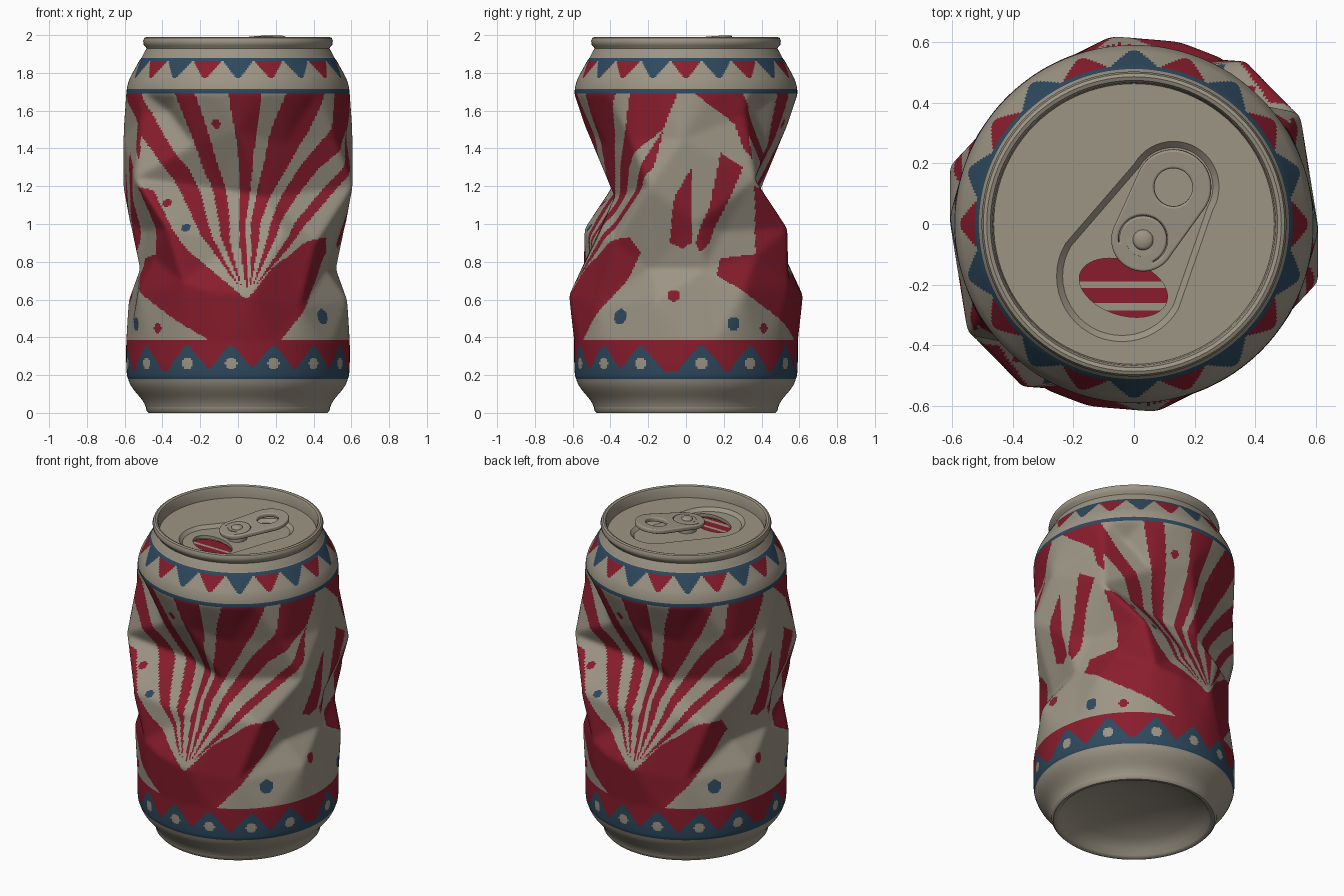
import bpy, bmesh, math
from mathutils import Vector, Matrix
from mathutils.bvhtree import BVHTree
from mathutils.geometry import delaunay_2d_cdt, barycentric_transform

cube = bpy.data.objects.get("Cube")
if cube:
    bpy.data.objects.remove(cube)


def material(name, rgb):
    m = bpy.data.materials.new(name)
    m.use_nodes = True
    m.diffuse_color = (*rgb, 1)
    m.node_tree.nodes["Principled BSDF"].inputs["Base Color"].default_value = (*rgb, 1)
    return m


MATS = [material("warm_cream", (0.335, 0.3, 0.235)),
        material("deep_red", (0.25, 0.012, 0.026)),
        material("slate_blue", (0.027, 0.066, 0.112))]
CREAM, RED, BLUE = range(3)


def finish(bm, name, angle=40, mats=MATS[:1]):
    mesh = bpy.data.meshes.new(name)
    bm.to_mesh(mesh)
    bm.free()
    for m in mats:
        mesh.materials.append(m)
    ob = bpy.data.objects.new(name, mesh)
    bpy.context.collection.objects.link(ob)
    bpy.ops.object.select_all(action='DESELECT')
    ob.select_set(True)
    bpy.context.view_layer.objects.active = ob
    bpy.ops.object.shade_smooth_by_angle(angle=math.radians(angle))
    return ob


def lerp_table(t, table):
    for (a, va), (b, vb) in zip(table, table[1:]):
        if t <= b:
            return va + (vb - va) * max(0, t - a) / (b - a)
    return table[-1][1]


def around(phi, r, z):
    """Point at an angle from the front, turning towards +x."""
    a = math.radians(phi)
    return Vector((r * math.sin(a), -r * math.cos(a), z))


# Straight can profile (height, radius)
PROFILE = [(.03, .488), (.06, .495), (.1, .535), (.14, .57), (.19, .588), (.25, .592),
           (1.69, .592), (1.73, .587), (1.77, .575), (1.88, .514), (1.93, .484)]
LOW, HIGH = .38, 1.69

# Crumple corners over half a turn (angle, height, radius); the other half repeats them
CORNERS = [(-56, 1.24, .66), (-35, .98, .66), (72, 1.2, .64), (7, .62, .625), (-15, 1.18, .34),
           (48, .9, .56), (68, .76, .5), (-80, .76, .53), (75, .6, .6), (-60, .64, .61),
           (-14, .65, .62), (-28, .69, .62), (35, .56, .58), (0, 1.5, .53), (-46, 1.6, .51),
           (30, 1.42, .48), (60, 1.45, .595), (88, 1.45, .61), (-58, 1.58, .6), (-84, 1.0, .575),
           (-28, 1.42, .49), (2, .9, .49), (28, .95, .52), (-50, .82, .57), (22, 1.14, .41),
           (-68, .96, .52)]


def crumple_surface():
    flat, solid = [], []
    for turn in (-180, 0, 180, 360):
        for p, z, r in CORNERS:
            flat.append(Vector((math.radians(p + turn) * .6, z)))
            solid.append(around(p + turn, r, z))
    for p in range(-180, 361, 5):
        for z in (LOW, HIGH):
            flat.append(Vector((math.radians(p) * .6, z)))
            solid.append(around(p, lerp_table(z, PROFILE), z))
    verts, _, tris, origin, _, _ = delaunay_2d_cdt(flat, [], [], 0, 1e-6)
    verts = [v.to_3d() for v in verts]
    solid = [solid[o[0]] for o in origin]
    tree = BVHTree.FromPolygons(verts, tris)

    def place(phi, z):
        q = Vector((math.radians(phi) * .6, z, 0))
        tri = tris[tree.find_nearest(q)[2]]
        return barycentric_transform(q, *[verts[i] for i in tri], *[solid[i] for i in tri])
    return place


# Sunburst stripes: left and right edge angle at each height
STRIPE_Z = (.66, 1.0, 1.3, 1.5, 1.7)
STRIPES = [((1, 1), (-22, -16), (-42, -31), (-60, -48), (-87, -60)),
           ((2, 2), (-11, -6), (-24, -15), (-30, -19), (-35, -23)),
           ((4, 5), (0, 5), (0, 11), (-2, 12), (-5, 12)),
           ((6, 6), (9, 15), (18, 33), (21, 44), (26, 51)),
           ((7, 7), (21, 27), (40, 52), (57, 78), (60, 86)),
           ((8, 8), (36, 43), (66, 74), (78, 78), (88, 88))]
# Red wings and side spikes (angle, height)
PATCHES = [[(4, .6), (20, .77), (42, .91), (57, .93), (63, .85), (54, .7), (38, .55), (22, .38), (0, .38)],
           [(4, .6), (-8, .71), (-25, .86), (-36, 1.03), (-46, 1.18), (-56, 1.2), (-53, 1.05),
            (-50, .84), (-70, .82), (-73, .73), (-58, .63), (-35, .5), (-14, .38), (4, .38)],
           [(93, 1.3), (93, .9), (87, .87), (80, .9), (85, 1.15)],
           [(107, 1.38), (118, 1.3), (112, 1.15), (104, .9), (98, .85), (95, .9), (102, 1.1)],
           [(114, 1.6), (122, 1.64), (124, 1.34), (119, 1.4)]]
# Peaks of the lower zigzag
PEAKS = (-82, -55, -27, -3.5, 18.5, 42.5, 66)
# Confetti (angle, height, size, colour)
DOTS = [(-13, 1.53, .026, RED), (42, 1.03, .024, RED), (-38, 1.11, .02, RED), (84, .62, .032, RED),
        (-46, .45, .026, RED), (-26, .98, .022, BLUE), (52, .51, .04, BLUE), (-65, .47, .035, BLUE)]


def inside(p, z, poly):
    hit = False
    for (ax, ay), (bx, by) in zip(poly, poly[1:] + poly[:1]):
        if (ay > z) != (by > z) and p < ax + (bx - ax) * (z - ay) / (by - ay):
            hit = not hit
    return hit


def apart(p, q):
    return abs((p - q + 90) % 180 - 90)


def near(p, z, cp, cz, size):
    return math.hypot(math.radians(apart(p, cp)) * .58, z - cz) < size


def paint(phi, z):
    p = (phi + 90) % 180 - 90
    if z < .18 or z > 1.88:
        return CREAM
    if z < .385:                                  # zigzag border with pale dots
        off = min(apart(p, q) for q in PEAKS)
        if any(near(p, z, q, .262, .031) for q in PEAKS):
            return CREAM
        return BLUE if z < max(.22, .365 - .0115 * off) else RED
    if z > 1.865 or 1.69 < z < 1.712:             # thin rings
        return BLUE
    if z >= 1.712:                                # bunting
        step = p / 18
        off = abs(step - round(step)) * 2
        return (RED if round(step) % 2 else BLUE) if off < (z - 1.765) / .1 else CREAM
    for cp, cz, size, colour in DOTS:
        if near(p, z, cp, cz, size):
            return colour
    if z > STRIPE_Z[0]:
        for s in STRIPES:
            left, right = [lerp_table(z, [(h, e[k]) for h, e in zip(STRIPE_Z, s)]) for k in (0, 1)]
            if left < p < right:
                return RED
    return RED if any(inside(q, z, poly) for poly in PATCHES for q in (p, p + 180)) else CREAM


def can_wall():
    n = 360
    place = crumple_surface()
    spans = [(.03, .18, 12), (.18, LOW, 34), (LOW, HIGH, 190), (HIGH, 1.88, 32), (1.88, 1.93, 4)]
    heights = [a + (b - a) * i / k for a, b, k in spans for i in range(k)] + [spans[-1][1]]
    bm = bmesh.new()
    rows = [[bm.verts.new(place(p, z) if LOW < z < HIGH else around(p, lerp_table(z, PROFILE), z))
             for p in range(-90, n - 90)] for z in heights]
    for j, (low, high) in enumerate(zip(rows, rows[1:])):
        z = (heights[j] + heights[j + 1]) / 2
        for i in range(n):
            k = (i + 1) % n
            f = bm.faces.new((low[i], low[k], high[k], high[i]))
            f.material_index = paint(i - 89.5, z)
    soft = [v for row in rows[1:-1] for v in row]
    for _ in range(16):                           # round the creases a little
        bmesh.ops.smooth_vert(bm, verts=soft, factor=.5, use_axis_x=True, use_axis_y=True)
    finish(bm, "can_wall", 60, MATS)


def lathe(name, points, n=96):
    bm = bmesh.new()
    vs = [bm.verts.new((r, 0, z)) for r, z in points]
    edges = [bm.edges.new(e) for e in zip(vs, vs[1:])]
    bmesh.ops.spin(bm, geom=vs + edges, axis=(0, 0, 1), cent=(0, 0, 0), steps=n, angle=math.tau)
    bmesh.ops.remove_doubles(bm, verts=bm.verts, dist=1e-4)
    bmesh.ops.recalc_face_normals(bm, faces=bm.faces)
    return finish(bm, name)


def turned(points, angle, cx, cy):
    c, s = math.cos(angle), math.sin(angle)
    return [(cx + c * x - s * y, cy + s * x + c * y) for x, y in points]


def ellipse(cx, cy, rx, ry, turn=0, n=48):
    ring = [(rx * math.cos(math.tau * i / n), ry * math.sin(math.tau * i / n)) for i in range(n)]
    return turned(ring, turn, cx, cy)


def egg(length, r_back, r_front, n=24):
    """Rounded outline lying along x, with a different radius at each end."""
    back = [(length / 2 + r_back * math.cos(a), r_back * math.sin(a))
            for a in (math.pi * (i / n - .5) for i in range(n + 1))]
    front = [(-length / 2 + r_front * math.cos(a), r_front * math.sin(a))
             for a in (math.pi * (i / n + .5) for i in range(n + 1))]
    return back + front


AXIS = math.radians(60)                            # direction the tab points
MOUTH_TURN = math.radians(-18)


def lid_panel():
    bm = bmesh.new()

    def loop(points, z):
        vs = [bm.verts.new((x, y, z)) for x, y in points]
        return [bm.edges.new(e) for e in zip(vs, vs[1:] + vs[:1])]
    top, sunk = 1.915, 1.895
    outer = loop(ellipse(0, 0, .462, .462, 0, 96), top)
    lip = loop(turned(egg(.34, .15, .215), AXIS, .045, -.025), top)
    floor = loop(turned(egg(.34, .13, .195), AXIS, .045, -.025), sunk)
    mouth = loop(ellipse(-.035, -.21, .15, .09, MOUTH_TURN), sunk)
    bmesh.ops.triangle_fill(bm, edges=outer + lip, use_beauty=True)
    bmesh.ops.triangle_fill(bm, edges=floor + mouth, use_beauty=True)
    bmesh.ops.bridge_loops(bm, edges=lip + floor)
    rim = bmesh.ops.extrude_edge_only(bm, edges=mouth)["geom"]
    bmesh.ops.translate(bm, verts=[g for g in rim if isinstance(g, bmesh.types.BMVert)], vec=(0, 0, -.02))
    bmesh.ops.recalc_face_normals(bm, faces=bm.faces)
    finish(bm, "lid_panel", 30)


def mouth_flap():
    """Striped sheet pushed in below the opening."""
    bm = bmesh.new()
    bm.faces.new([bm.verts.new((x, y, 1.87)) for x, y in ellipse(-.035, -.21, .155, .095, MOUTH_TURN)])
    cuts = (-.19, -.21, -.26, -.285)
    for y in cuts:
        bmesh.ops.bisect_plane(bm, geom=bm.verts[:] + bm.edges[:] + bm.faces[:],
                               plane_co=(0, y, 0), plane_no=(0, 1, 0))
    for f in bm.faces:
        band = sum(f.calc_center_median().y < y for y in cuts)
        f.material_index = CREAM if band % 2 else RED
    finish(bm, "mouth_flap", 30, MATS)


def pull_tab():
    arc = [math.radians(a) for a in range(-130, 131, 10)]
    slot = [(.088 * math.cos(a), .088 * math.sin(a)) for a in arc]
    slot += [(.072 * math.cos(a), .072 * math.sin(a)) for a in reversed(arc)]
    slot = [(x - .1, y) for x, y in slot]
    curve = bpy.data.curves.new("pull_tab", 'CURVE')
    curve.dimensions, curve.fill_mode = '2D', 'BOTH'
    curve.extrude, curve.bevel_depth, curve.bevel_resolution = .007, .007, 2
    for points in (egg(.2, .118, .098), ellipse(.1, 0, .07, .07), slot):
        s = curve.splines.new('POLY')
        s.points.add(len(points) - 1)
        for q, (x, y) in zip(s.points, points):
            q.co = (x, y, 0, 1)
        s.use_cyclic_u = True
    helper = bpy.data.objects.new("tab_outline", curve)
    bm = bmesh.new()
    bm.from_mesh(helper.to_mesh())
    bpy.data.objects.remove(helper)
    tilt = Matrix.Rotation(math.radians(-6), 4, 'Y')
    bm.transform(Matrix.Translation((.08, .035, 1.962)) @ Matrix.Rotation(AXIS, 4, 'Z') @ tilt)
    finish(bm, "pull_tab", 40)


can_wall()
lathe("can_base", [(0, .14), (.2, .125), (.36, .08), (.425, .04), (.445, .01), (.458, 0),
                   (.474, 0), (.485, .012), (.488, .032)])
lathe("lid_rim", [(.484, 1.928), (.49, 1.94), (.5, 1.95), (.502, 1.97), (.496, 1.985), (.485, 1.99),
                  (.473, 1.985), (.466, 1.97), (.462, 1.915)])
lid_panel()
mouth_flap()
pull_tab()
rivet = lathe("rivet", [(0, 1.979), (.025, 1.977), (.033, 1.97), (.034, 1.964), (.055, 1.964), (.058, 1.89)], 40)
rivet.location = (.03, -.052, 0)
